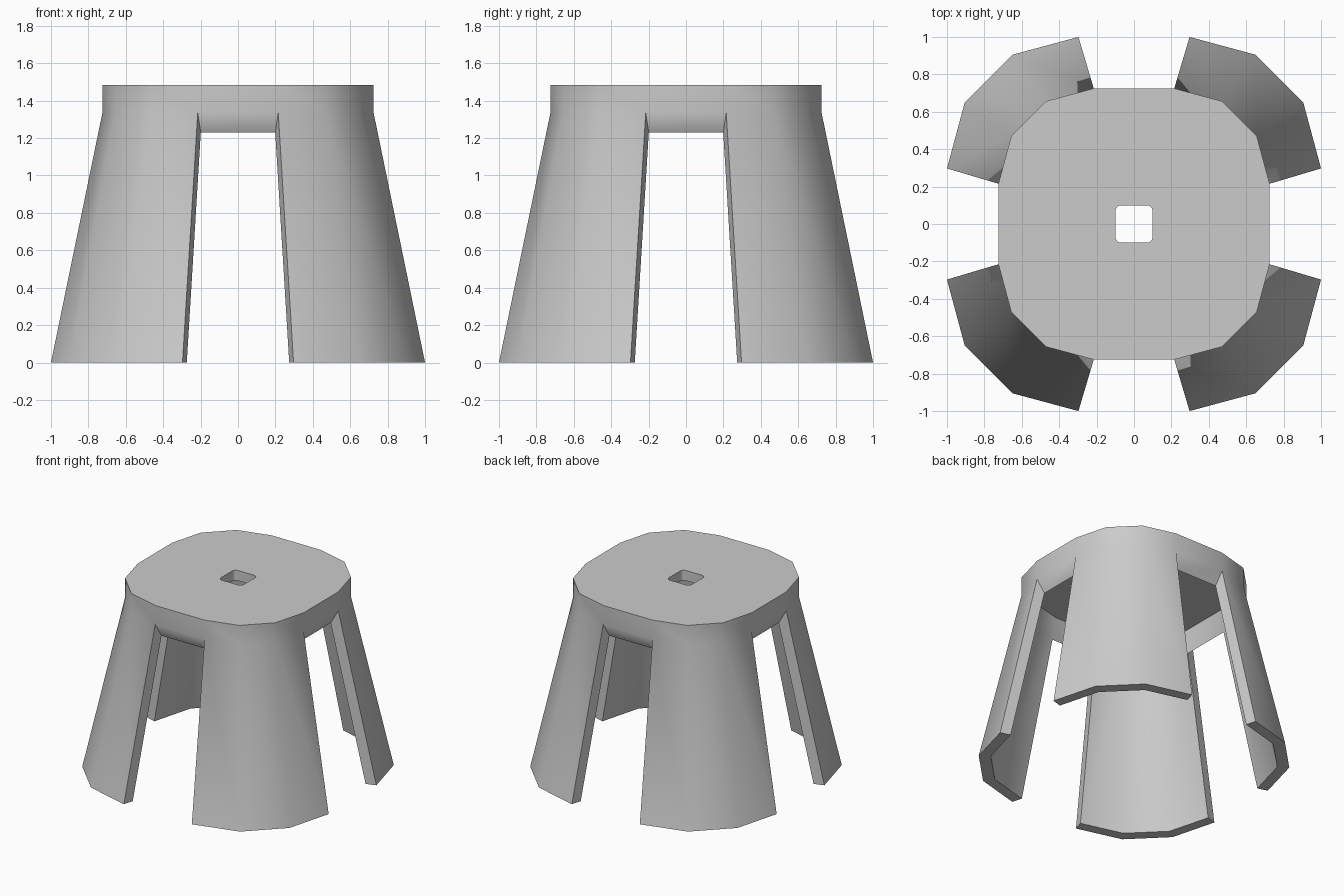
import bpy, bmesh, math

if "Cube" in bpy.data.objects:
    bpy.data.objects.remove(bpy.data.objects["Cube"])

# Quarter outline of the stool at scale 1, running from +y to +x
QUARTER = [(0.297, 1.0), (0.65, 0.905), (0.905, 0.65), (1.0, 0.297)]
# Quarter outline of the rounded grip hole in the seat
HOLE = [(0.07 + 0.03 * math.cos(math.radians(a)),
         0.07 + 0.03 * math.sin(math.radians(a))) for a in (90, 60, 30, 0)]

bm = bmesh.new()


def ring(quarter, scale, z):
    """Sixteen vertices: the quarter outline turned four times around z."""
    verts = []
    for k in range(4):
        c, s = round(math.cos(-k * math.pi / 2)), round(math.sin(-k * math.pi / 2))
        for x, y in quarter:
            verts.append(bm.verts.new(((x * c - y * s) * scale, (x * s + y * c) * scale, z)))
    return verts


def bridge(a, b, sides=range(16)):
    """Quads between two rings on the chosen sides."""
    for i in sides:
        j = (i + 1) % 16
        bm.faces.new((a[i], a[j], b[j], b[i]))


leg_sides = [i for i in range(16) if i % 4 != 3]
gap_sides = [3, 7, 11, 15]

foot_out = ring(QUARTER, 1.0, 0)
foot_in = ring(QUARTER, 0.922, 0)
rim_low = ring(QUARTER, 0.725, 1.335)
rim_top = ring(QUARTER, 0.725, 1.485)
skirt_in = ring(QUARTER, 0.67, 1.23)
ceiling = ring(QUARTER, 0.645, 1.405)
hole_top = ring(HOLE, 1, 1.485)
hole_low = ring(HOLE, 1, 1.405)

# Legs: outside, inside, soles and side edges
bridge(foot_out, rim_low, leg_sides)
bridge(foot_in, skirt_in, leg_sides)
bridge(foot_out, foot_in, leg_sides)
for i in range(16):
    if i % 4 in (0, 3):
        bm.faces.new((foot_out[i], rim_low[i], skirt_in[i], foot_in[i]))

# Skirt between the legs, sloping inward at its lower edge
bridge(rim_low, skirt_in, gap_sides)
bridge(rim_low, rim_top)
bridge(skirt_in, ceiling)

# Seat with its hole
bridge(rim_top, hole_top)
bridge(hole_top, hole_low)
bridge(hole_low, ceiling)

bmesh.ops.recalc_face_normals(bm, faces=bm.faces[:])
mesh = bpy.data.meshes.new("stool")
bm.to_mesh(mesh)
bm.free()
stool = bpy.data.objects.new("stool", mesh)
bpy.context.collection.objects.link(stool)

# Smooth shading with sharp edges kept
bpy.context.view_layer.objects.active = stool
stool.select_set(True)
bpy.ops.object.shade_smooth_by_angle(angle=math.radians(35))
